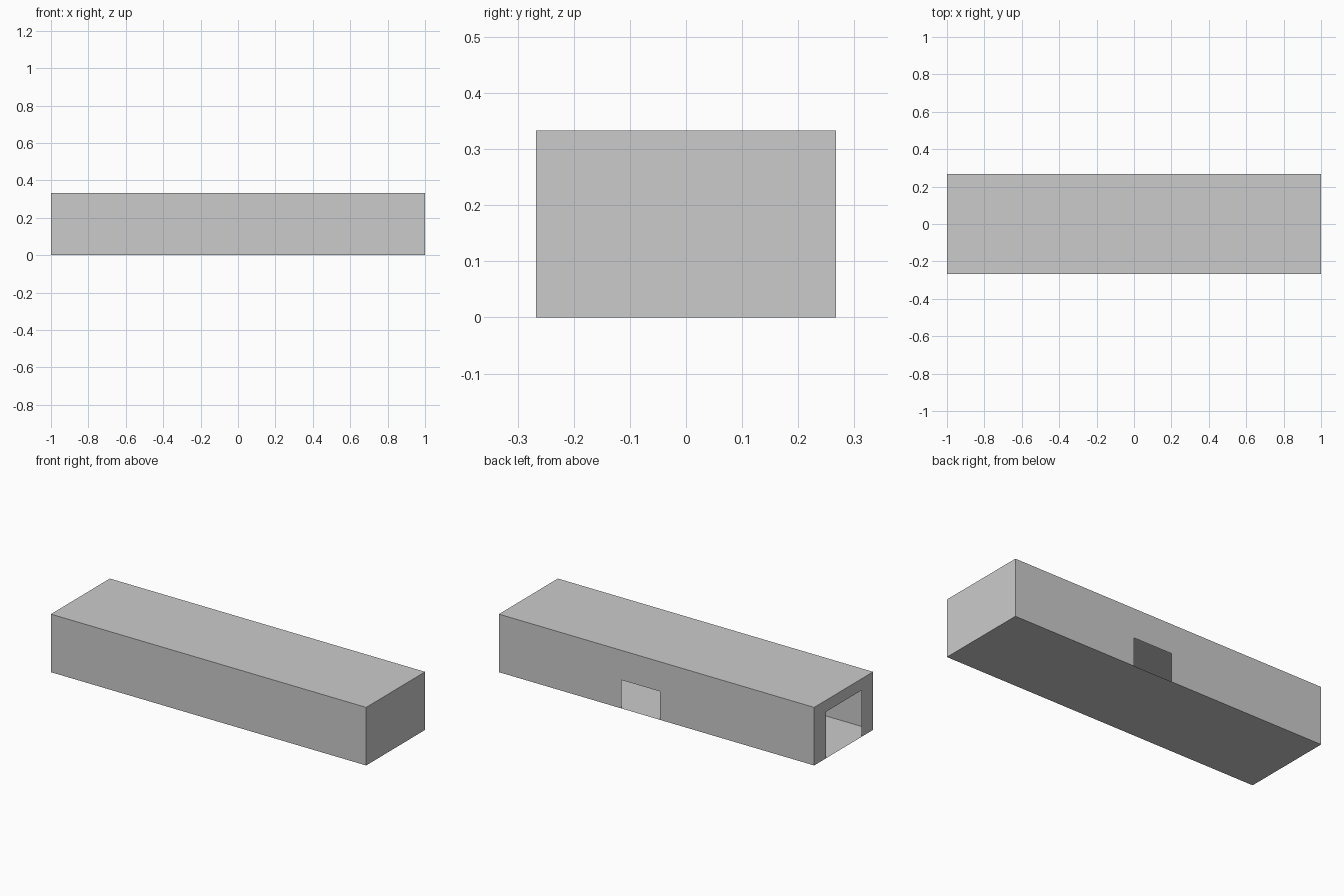
import bpy, bmesh

if "Cube" in bpy.data.objects:
    bpy.data.objects.remove(bpy.data.objects["Cube"])

HX, HY, H = 1.0, 0.267, 0.333   # half length, half width, height


def wall_outline(half, door=None):
    """Upright wall outline as (along, height), with an optional doorway notch."""
    pts = [(-half, 0)]
    if door:
        a, b, top = door
        pts += [(a, 0), (a, top), (b, top), (b, 0)]
    return pts + [(half, 0), (half, H), (-half, H)]


def add_face(bm, coords):
    bm.faces.new([bm.verts.new(c) for c in coords])


bm = bmesh.new()

# Long walls: plain front, back with a small doorway
add_face(bm, [(x, -HY, z) for x, z in wall_outline(HX)])
add_face(bm, [(x, HY, z) for x, z in reversed(wall_outline(HX, (-0.022, 0.223, 0.163)))])

# End walls: plain right, left with a large doorway
add_face(bm, [(HX, y, z) for y, z in wall_outline(HY)])
add_face(bm, [(-HX, y, z) for y, z in reversed(wall_outline(HY, (-0.163, 0.16, 0.267)))])

# Floor and flat roof
corners = [(-HX, -HY), (HX, -HY), (HX, HY), (-HX, HY)]
add_face(bm, [(x, y, 0) for x, y in reversed(corners)])
add_face(bm, [(x, y, H) for x, y in corners])

# Join the thin panels into one shell
bmesh.ops.remove_doubles(bm, verts=bm.verts, dist=0.0001)
mesh = bpy.data.meshes.new("hall_shell")
bm.to_mesh(mesh)
bm.free()
bpy.context.collection.objects.link(bpy.data.objects.new("hall_shell", mesh))
